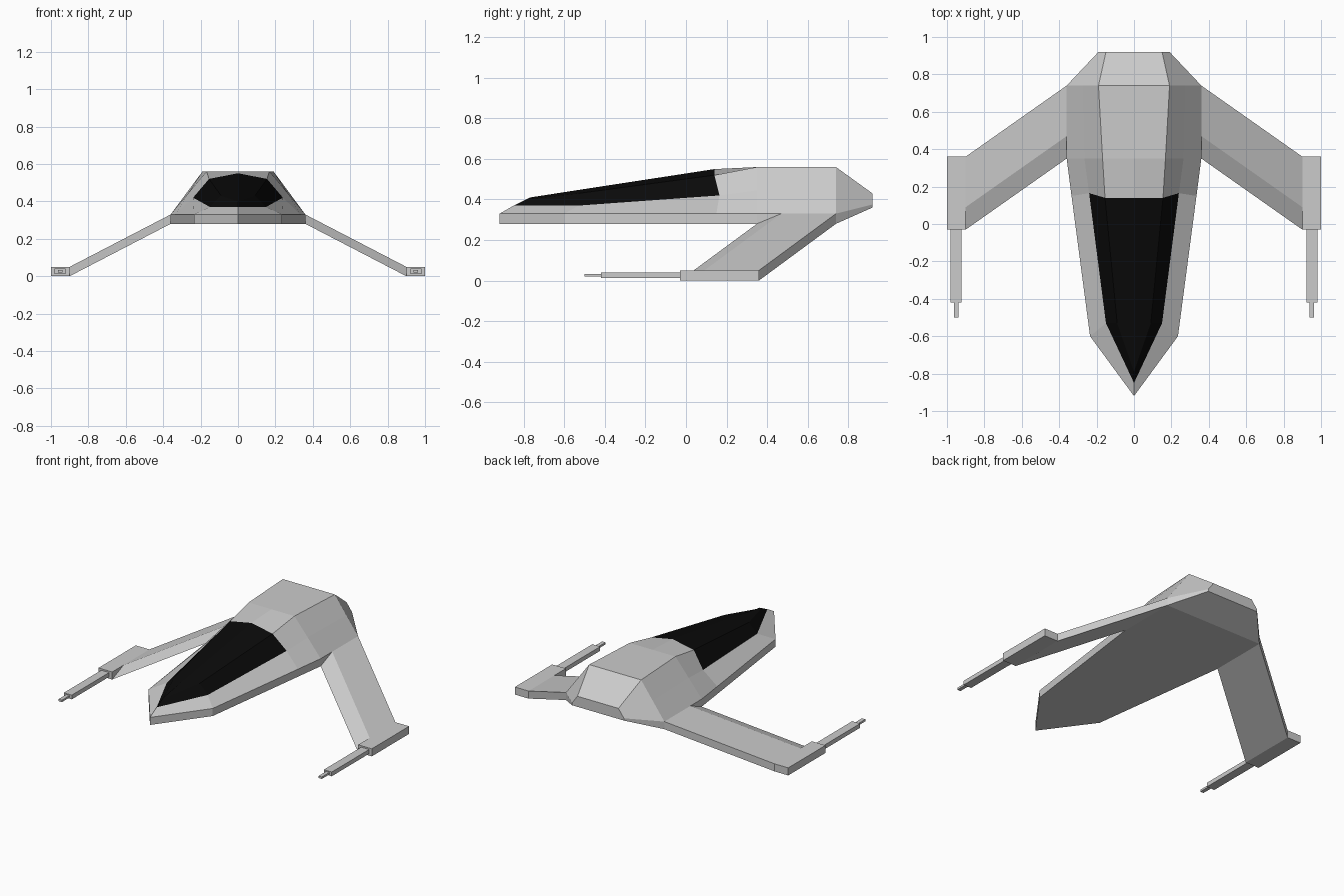
import bpy, bmesh

if "Cube" in bpy.data.objects:
    bpy.data.objects.remove(bpy.data.objects["Cube"])


def make_part(name, verts, faces, mat=None):
    """Right-hand half of a part, mirrored across x = 0."""
    bm = bmesh.new()
    vs = [bm.verts.new(v) for v in verts]
    for f in faces:
        bm.faces.new([vs[i] for i in f])
    bmesh.ops.remove_doubles(bm, verts=bm.verts, dist=1e-4)
    loose = [v for v in bm.verts if not v.link_faces]
    bmesh.ops.delete(bm, geom=loose, context='VERTS')
    me = bpy.data.meshes.new(name)
    bm.to_mesh(me)
    bm.free()
    ob = bpy.data.objects.new(name, me)
    bpy.context.collection.objects.link(ob)
    if mat:
        me.materials.append(mat)
    mod = ob.modifiers.new("mirror", 'MIRROR')
    mod.use_clip = True
    return ob


BOX_FACES = [(0, 3, 2, 1), (4, 5, 6, 7), (0, 1, 5, 4),
             (1, 2, 6, 5), (2, 3, 7, 6), (3, 0, 4, 7)]


def make_box(name, x0, x1, y0, y1, z0, z1):
    verts = [(x, y, z) for z in (z0, z1)
             for x, y in ((x0, y0), (x1, y0), (x1, y1), (x0, y1))]
    return make_part(name, verts, BOX_FACES)


# Fuselage stations, nose to tail: keel edge, rim, canopy sill, shoulder, ridge
stations = [
    [(0, -.92, .28), (0, -.92, .33), (0, -.85, .37), (0, -.79, .40), (0, -.77, .41)],
    [(.235, -.60, .28), (.235, -.60, .33), (.15, -.53, .37), (.09, -.53, .43), (0, -.53, .447)],
    [(.334, .15, .28), (.334, .15, .33), (.24, .165, .42), (.155, .14, .52), (0, .14, .55)],
    [(.36, .35, .28), (.36, .35, .33), (.265, .35, .445), (.168, .35, .56), (0, .35, .56)],
    [(.36, .74, .28), (.36, .74, .33), (.275, .74, .445), (.19, .74, .56), (0, .74, .56)],
    [(.19, .92, .36), (.19, .92, .375), (.17, .92, .402), (.15, .92, .43), (0, .92, .43)],
]
verts, hull_faces, canopy_faces = [], [], []
for st in stations:
    verts.append((0, st[0][1], st[0][2]))
    verts += st
N = 6
for s in range(len(stations) - 1):
    for i in range(N - 1):
        a, b = s * N + i, (s + 1) * N + i
        target = canopy_faces if s < 2 and i >= 3 else hull_faces
        target.append((a, b, b + 1, a + 1))
last = (len(stations) - 1) * N
hull_faces.append(tuple(reversed(range(last, last + N))))

# The first keel quad and rim quad collapse at the nose, so build with triangles there
hull_faces[0] = (0, N, N + 1)

black = bpy.data.materials.new("black_glass")
black.diffuse_color = (0.003, 0.003, 0.003, 1)
black.use_nodes = True
black.node_tree.nodes["Principled BSDF"].inputs["Base Color"].default_value = black.diffuse_color

make_part("fuselage", verts, hull_faces)
make_part("canopy", verts, canopy_faces, black)

# Drooping swept wings with a bevelled leading edge
root = [(.36, .35, .28), (.36, .74, .28), (.36, .74, .33), (.36, .47, .33)]
tip = [(.90, -.03, 0), (.90, .36, 0), (.90, .36, .05), (.90, .09, .05)]
make_part("wings", root + tip, BOX_FACES)

# Wing-tip pods with stepped guns
make_box("wing_tip_pods", .90, 1.0, -.03, .36, 0, .05)
make_box("gun_barrels", .922, .98, -.42, -.03, .012, .04)
make_box("gun_muzzles", .938, .963, -.50, -.42, .02, .033)

# Consistent outward normals on the closed wing solid
wing = bpy.data.objects["wings"].data
bm = bmesh.new()
bm.from_mesh(wing)
bmesh.ops.recalc_face_normals(bm, faces=bm.faces)
bm.to_mesh(wing)
bm.free()
